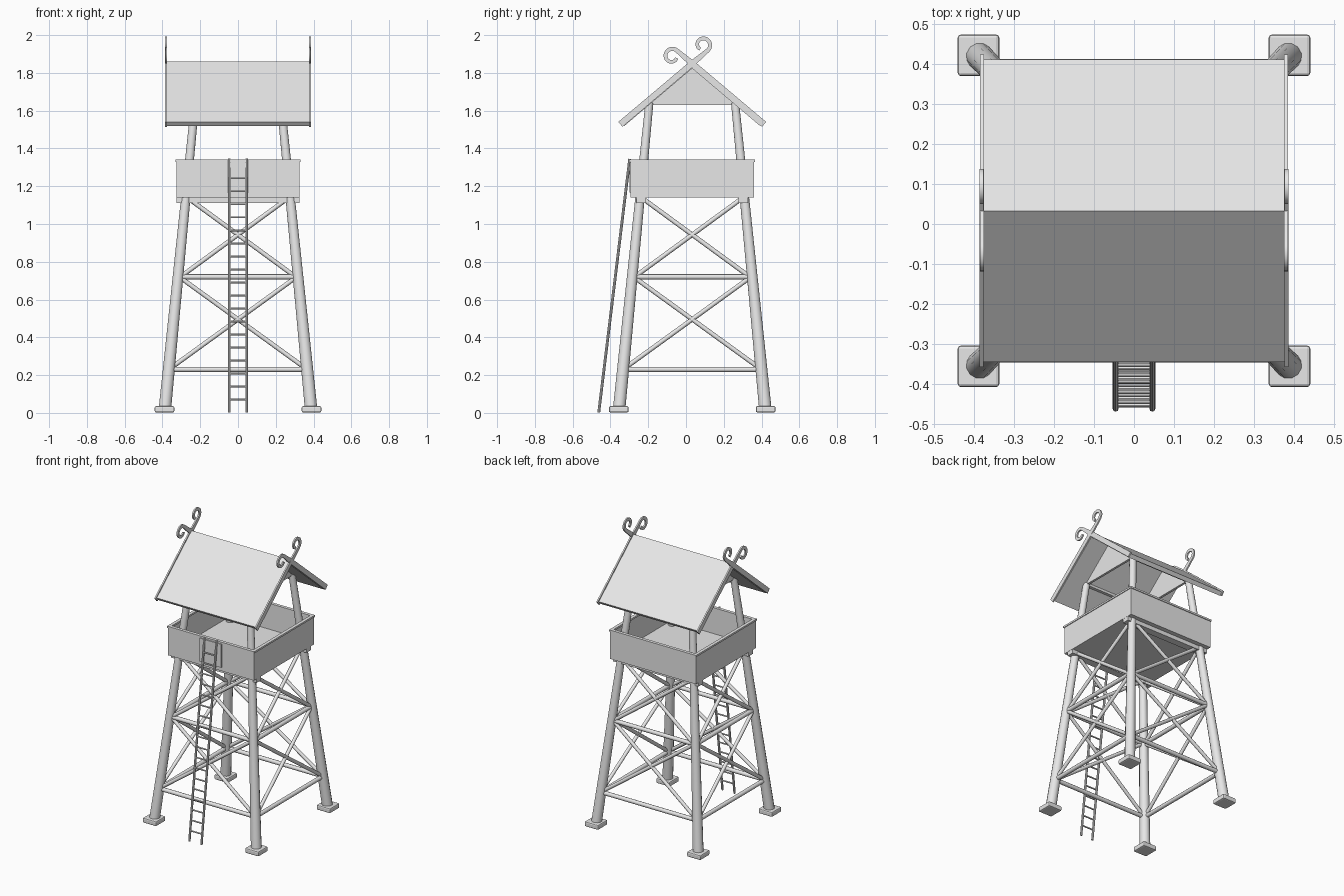
import bpy, bmesh, math
from mathutils import Vector

cube = bpy.data.objects.get("Cube")
if cube:
    bpy.data.objects.remove(cube, do_unlink=True)

CY = 0.033                      # tower axis in y
TILT = math.atan2(0.32, 0.378)  # roof pitch
RIDGE = 1.86

grey = bpy.data.materials.new("light_grey")
grey.use_nodes = True
grey.diffuse_color = (0.8, 0.8, 0.8, 1)
grey.node_tree.nodes["Principled BSDF"].inputs["Base Color"].default_value = (0.8, 0.8, 0.8, 1)


def finish(bm, name, smooth=False):
    bmesh.ops.recalc_face_normals(bm, faces=bm.faces)
    mesh = bpy.data.meshes.new(name)
    bm.to_mesh(mesh)
    bm.free()
    mesh.materials.append(grey)
    ob = bpy.data.objects.new(name, mesh)
    bpy.context.collection.objects.link(ob)
    if smooth:
        bpy.ops.object.select_all(action='DESELECT')
        ob.select_set(True)
        bpy.context.view_layer.objects.active = ob
        bpy.ops.object.shade_smooth_by_angle(angle=math.radians(40))
    return ob


def box(name, center, size, bevel=0):
    bm = bmesh.new()
    bmesh.ops.create_cube(bm, size=1)
    for v in bm.verts:
        v.co = Vector(center) + Vector(a * b for a, b in zip(v.co, size))
    if bevel:
        bmesh.ops.bevel(bm, geom=bm.edges[:], offset=bevel, segments=2, affect='EDGES', profile=0.5)
    return finish(bm, name)


def rod(name, a, b, r1, r2=None, sides=12):
    a, b = Vector(a), Vector(b)
    bm = bmesh.new()
    bmesh.ops.create_cone(bm, cap_ends=True, segments=sides, radius1=r1,
                          radius2=r1 if r2 is None else r2, depth=(b - a).length)
    rot = (b - a).to_track_quat('Z', 'Y')
    for v in bm.verts:
        v.co = (a + b) / 2 + rot @ v.co
    return finish(bm, name, True)


def prism(name, points, x0, x1):
    """Extrude a (y, z) outline along x."""
    bm = bmesh.new()
    face = bm.faces.new([bm.verts.new((x0, y, z)) for y, z in points])
    ext = bmesh.ops.extrude_face_region(bm, geom=[face])
    for v in ext["geom"]:
        if isinstance(v, bmesh.types.BMVert):
            v.co.x = x1
    return finish(bm, name)


def leg_offset(z):
    return 0.386 + (0.228 - 0.386) * (z - 0.03) / 1.6


def corner(sx, sy, z):
    d = leg_offset(z)
    return (sx * d, CY + sy * d, z)


# Legs and footings
corners = [(-1, -1), (1, -1), (1, 1), (-1, 1)]
for sx, sy in corners:
    rod("leg", corner(sx, sy, 0.03), corner(sx, sy, 1.64), 0.034, 0.022)
    box("footing", (sx * 0.389, CY + sy * 0.389, 0.019), (0.104, 0.104, 0.034), 0.008)

# Horizontal and crossed braces on all four sides
for i in range(4):
    p, q = corners[i], corners[(i + 1) % 4]
    for z in (0.23, 0.72):
        rod("horizontal_brace", corner(*p, z), corner(*q, z), 0.014, sides=10)
    for low, high in ((0.23, 0.725), (0.71, 1.145)):
        rod("cross_brace", corner(*p, low), corner(*q, high), 0.012, sides=10)
        rod("cross_brace", corner(*q, low), corner(*p, high), 0.012, sides=10)

# Platform: floor, joists, walls and rim
HALF = 0.326
box("floor", (0, CY, 1.15), (2 * HALF - 0.01, 2 * HALF - 0.01, 0.02))
for s in (-1, 1):
    box("joist", (0, CY + s * 0.27, 1.127), (0.65, 0.05, 0.03))
    box("wall", (0, CY + s * (HALF - 0.006), 1.236), (2 * HALF, 0.012, 0.192))
    box("wall", (s * (HALF - 0.006), CY, 1.236), (0.012, 2 * HALF, 0.192))
    box("rim", (0, CY + s * (HALF - 0.006), 1.335), (2 * HALF + 0.01, 0.022, 0.012))
    box("rim", (s * (HALF - 0.006), CY, 1.335), (0.022, 2 * HALF + 0.01, 0.012))
box("entry_panel", (0, CY - HALF - 0.003, 1.246), (0.165, 0.008, 0.16))

# Ladder
foot, head = Vector((0, -0.462, 0.002)), Vector((0, -0.298, 1.345))
side = Vector((0.046, 0, 0))
for s in (-1, 1):
    rod("ladder_rail", foot + s * side, head + s * side, 0.0075, sides=8)
for i in range(1, 19):
    p = foot.lerp(head, i * 0.069 / 1.345)
    rod("ladder_rung", p - side, p + side, 0.005, sides=8)

# Roof slabs
ca, sa = math.cos(TILT), math.sin(TILT)
T = 0.028
for s in (-1, 1):
    outline = [(0, RIDGE), (0.378, RIDGE - 0.32),
               (0.378 - T * sa, RIDGE - 0.32 - T * ca), (0, RIDGE - T / ca)]
    prism("roof_slab", [(CY + s * y, z) for y, z in outline], -0.378, 0.378)

# Gables and tie beams
for s in (-1, 1):
    prism("gable", [(CY - 0.23, 1.63), (CY + 0.23, 1.63), (CY, 1.827)], s * 0.22, s * 0.236)
    box("tie_beam", (0, CY + s * 0.225, 1.635), (0.46, 0.022, 0.02))


def barge_board(name, angle, shift, x0, x1):
    """Flat strip up the roof edge, ending in a counterclockwise curl."""
    path = [(-0.505, shift, 0.017), (0, shift, 0.016), (0.06, shift, 0.013)]
    steps = 20
    for i in range(steps + 1):
        t = i / steps
        a = math.radians(-90 + 285 * t)
        r = 0.038 - 0.012 * t * t
        path.append((0.1 + r * math.cos(a), shift + 0.038 + r * math.sin(a), 0.011 - 0.002 * t))
    left, right = [], []
    c, s = math.cos(angle), math.sin(angle)
    for i, (u, v, w) in enumerate(path):
        a, b = path[max(i - 1, 0)], path[min(i + 1, len(path) - 1)]
        d = Vector((b[0] - a[0], b[1] - a[1])).normalized()
        for row, k in ((left, w), (right, -w)):
            pu, pv = u - d.y * k, v + d.x * k
            row.append((CY + pu * c - pv * s, RIDGE + pu * s + pv * c))
    bm = bmesh.new()
    rings = [[bm.verts.new((x, *p)) for x, p in ((x0, l), (x1, l), (x1, r), (x0, r))]
             for l, r in zip(left, right)]
    for m, n in zip(rings, rings[1:]):
        for k in range(4):
            bm.faces.new((m[k], m[(k + 1) % 4], n[(k + 1) % 4], n[k]))
    bm.faces.new(rings[0])
    bm.faces.new(rings[-1])
    finish(bm, name, True)


# Barge boards crossing into curled finials at both ends
for s in (-1, 1):
    barge_board("barge_board_front", TILT, -0.008, s * 0.376, s * 0.386)
    barge_board("barge_board_back", math.pi - TILT, 0.008, s * 0.375, s * 0.385)
